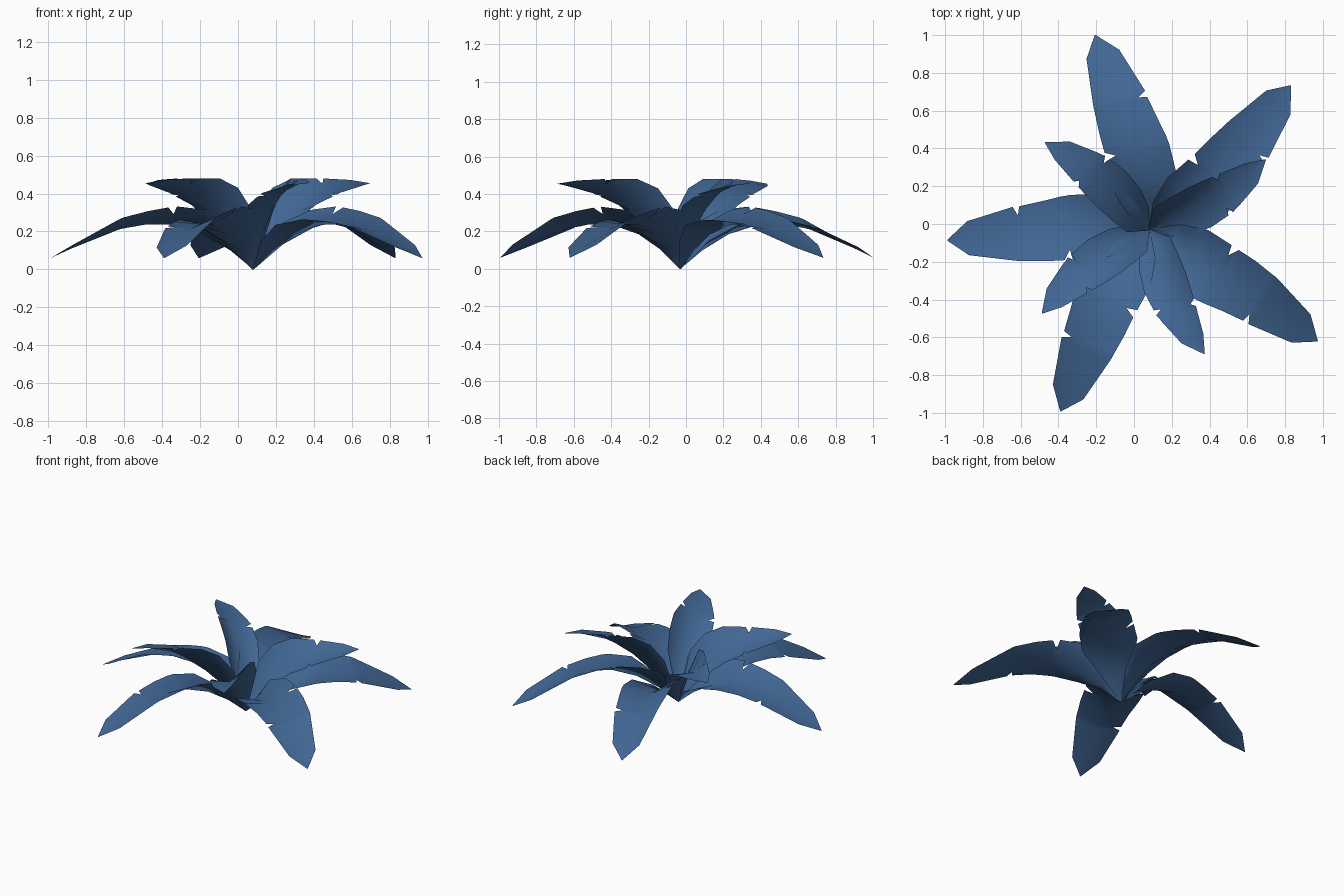
import bpy, math

# Single leaf colour
mat = bpy.data.materials.new("leaf blue")
mat.diffuse_color = (0.053, 0.135, 0.30, 1)

BASE = (0.08, -0.03)

# Stations along a leaf: distance, rib height, left width, left lift,
# right width, right lift, left notch factor, right notch factor
LOW = [(0, 0, .005, 0, .005, 0, 1, 1), (.12, .10, .10, .15, .12, .05, 1, 1),
       (.26, .185, .145, .13, .205, .05, 1, 1), (.41, .232, .14, .10, .205, .03, 1, 1),
       (.425, .234, .14, .097, .203, .028, .6, 1), (.455, .237, .138, .09, .2, .025, 1, 1),
       (.56, .238, .138, .07, .18, .015, 1, 1), (.68, .217, .13, .06, .16, .01, 1, 1),
       (.69, .215, .13, .06, .16, .01, 1, .7), (.715, .208, .127, .056, .158, .01, 1, 1),
       (.96, .11, .085, .018, .095, .005, 1, 1), (1.07, .06, .002, 0, .002, 0, 1, 1)]
HIGH = [(0, 0, .005, 0, .005, 0, 1, 1), (.08, .10, .085, .22, .09, .05, 1, 1),
        (.17, .205, .088, .225, .135, .04, 1, 1), (.29, .315, .085, .165, .158, .025, 1, 1),
        (.40, .385, .072, .095, .152, 0, 1, 1), (.41, .39, .07, .09, .152, 0, 1, .75),
        (.43, .4, .068, .08, .15, -.003, 1, 1), (.45, .41, .066, .07, .142, -.005, .6, 1),
        (.47, .417, .062, .063, .138, -.008, 1, 1), (.62, .452, .038, .02, .088, -.01, 1, 1),
        (.72, .455, .002, 0, .002, 0, 1, 1)]


def leaf(name, stations, angle, shift=0.0):
    """Folded, rolled strip: left edge, rib, right edge; shift bows it sideways."""
    a = math.radians(angle)
    c, s = math.cos(a), math.sin(a)
    length = stations[-1][0]
    verts, faces = [], []
    for d, z, lw, ll, rw, rl, ln, rn in stations:
        t = d / length
        bow = shift * 4 * t * (1 - t)
        for lat, h in ((lw * ln, z + ll * ln), (-.02 * 4 * t * (1 - t), z), (-rw * rn, z + rl * rn)):
            lat += bow
            verts.append((BASE[0] + c * d - s * lat, BASE[1] + s * d + c * lat, h))
    for i in range(len(stations) - 1):
        k = i * 3
        for j in (0, 1):
            faces.append((k + j, k + j + 1, k + j + 4, k + j + 3))
    me = bpy.data.meshes.new(name)
    me.from_pydata(verts, [], faces)
    me.materials.append(mat)
    me.update()
    for p in me.polygons:
        p.use_smooth = True
    bpy.context.collection.objects.link(bpy.data.objects.new(name, me))


# Long drooping outer leaves
for i, (ang, sh) in enumerate([(105.5, -.02), (45.5, -.03), (-33.5, .035), (-116, -.01), (183, 0)]):
    leaf(f"outer_leaf_{i + 1}", LOW, ang, sh)

# Shorter raised inner leaves
for i, ang in enumerate([31, 140, 218, -66]):
    leaf(f"inner_leaf_{i + 1}", HIGH, ang)
